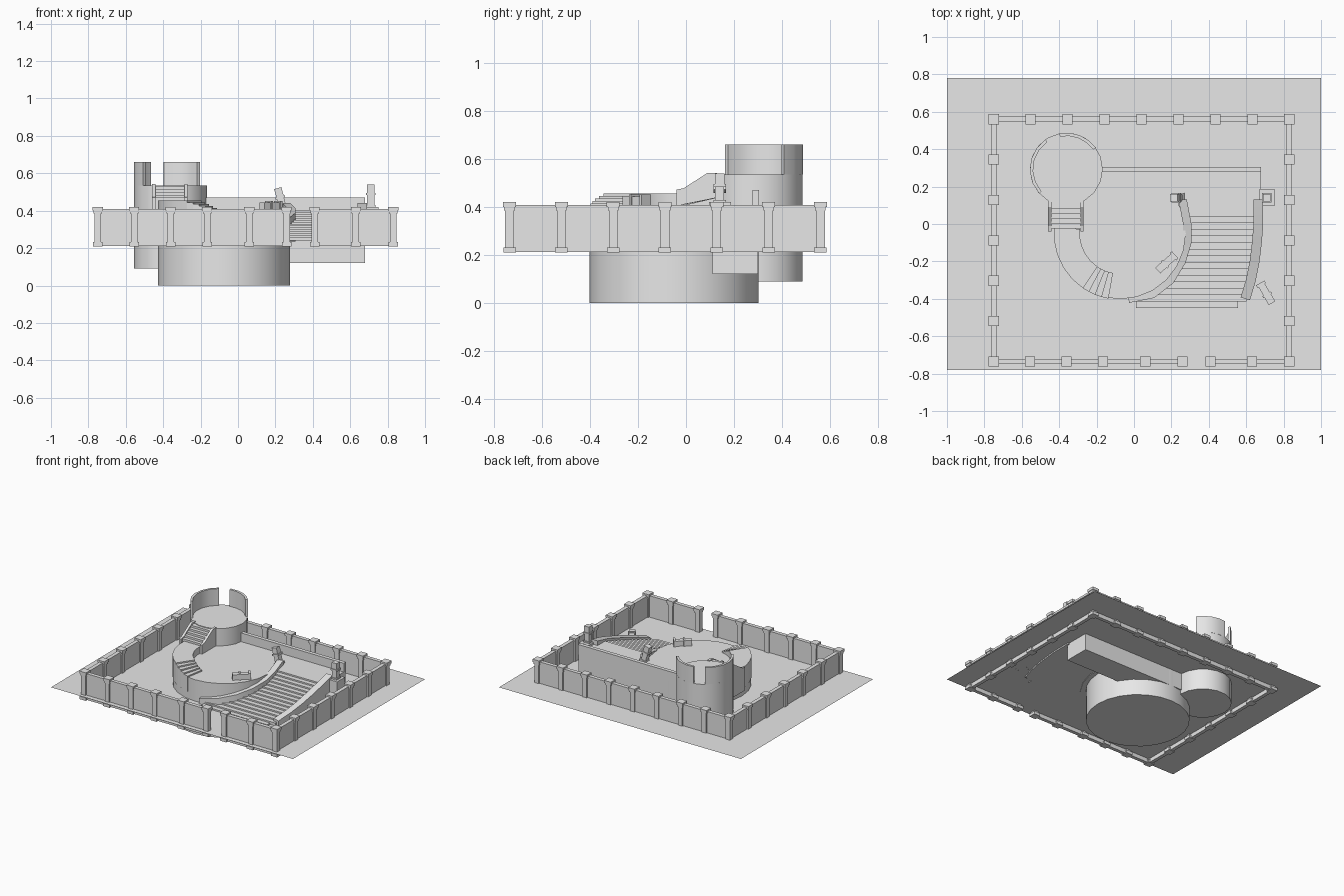
import bpy, bmesh, math
from mathutils import Matrix, Vector

if "Cube" in bpy.data.objects:
    bpy.data.objects.remove(bpy.data.objects["Cube"], do_unlink=True)

stone = bpy.data.materials.new("grey stone")
stone.use_nodes = True
stone.diffuse_color = (0.8, 0.8, 0.8, 1)
stone.node_tree.nodes["Principled BSDF"].inputs["Base Color"].default_value = (0.8, 0.8, 0.8, 1)

GROUND, DECK, WALK, TOWER = 0.245, 0.405, 0.455, 0.535


def finish(bm, name, smooth=False):
    bmesh.ops.recalc_face_normals(bm, faces=bm.faces)
    mesh = bpy.data.meshes.new(name)
    bm.to_mesh(mesh)
    bm.free()
    mesh.materials.append(stone)
    ob = bpy.data.objects.new(name, mesh)
    bpy.context.collection.objects.link(ob)
    if smooth:
        bpy.ops.object.select_all(action='DESELECT')
        bpy.context.view_layer.objects.active = ob
        ob.select_set(True)
        bpy.ops.object.shade_smooth_by_angle(angle=math.radians(35))
    return ob


def add_box(bm, x, y, z):
    """Box from (min, max) pairs."""
    size = [b - a for a, b in (x, y, z)]
    mid = [(a + b) / 2 for a, b in (x, y, z)]
    m = Matrix.Translation(mid) @ Matrix.Diagonal((*size, 1))
    return bmesh.ops.create_cube(bm, size=1, matrix=m)["verts"]


def add_prism(bm, outline, z0, z1):
    face = bm.faces.new([bm.verts.new((x, y, z0)) for x, y in outline])
    new = bmesh.ops.extrude_face_region(bm, geom=[face])["geom"]
    verts = [v for v in new if isinstance(v, bmesh.types.BMVert)]
    bmesh.ops.translate(bm, verts=verts, vec=(0, 0, z1 - z0))


def arc(c, r, a0, a1, n):
    angles = [math.radians(a0 + (a1 - a0) * i / n) for i in range(n + 1)]
    return [(c[0] + r * math.cos(a), c[1] + r * math.sin(a)) for a in angles]


def ring_part(bm, c, r0, r1, a0, a1, z0, z1, n):
    add_prism(bm, arc(c, r1, a0, a1, n) + arc(c, r0, a1, a0, n), z0, z1)


def drum(name, c, r, z0, z1, n):
    bm = bmesh.new()
    add_prism(bm, arc(c, r, 0, 360, n)[:-1], z0, z1)
    finish(bm, name, True)


def box(name, x, y, z):
    bm = bmesh.new()
    add_box(bm, x, y, z)
    return finish(bm, name)


# Ground sheet
bm = bmesh.new()
bmesh.ops.create_grid(bm, x_segments=1, y_segments=1, size=1,
                      matrix=Matrix.Translation((0, 0, GROUND)) @ Matrix.Diagonal((1, 0.78, 1, 1)))
finish(bm, "ground")

# Perimeter fence: panels, rails and posts
L, R, F, B = -0.75, 0.83, -0.735, 0.56
runs = [((L, B), (R, B)), ((L, F), (L, B)), ((R, F), (R, B)),
        ((L, F), (0.26, F)), ((0.41, F), (R, F))]
panels, rails = bmesh.new(), bmesh.new()
for (x0, y0), (x1, y1) in runs:
    for bm, t, z in ((panels, 0.009, (0.22, 0.40)), (rails, 0.014, (0.392, 0.408)),
                     (rails, 0.013, (0.212, 0.228))):
        add_box(bm, (x0 - t, x1 + t), (y0 - t, y1 + t), z)
finish(panels, "fence_panels")
finish(rails, "fence_rails")

spots = {(L + (R - L) * i / 8, B) for i in range(9)}
spots |= {(x, F + (B - F) * i / 6) for x in (L, R) for i in range(6)}
spots |= {(x, F) for x in (-0.555, -0.36, -0.165, 0.06, 0.26, 0.41, 0.63)}
bm = bmesh.new()
for x, y in sorted(spots):
    for h, z in ((0.026, (0.21, 0.232)), (0.018, (0.23, 0.40)), (0.022, (0.385, 0.4)),
                 (0.027, (0.4, 0.42))):
        add_box(bm, (x - h, x + h), (y - h, y + h), z)
finish(bm, "fence_posts")

# Round court and tower
court, tower = (-0.075, -0.05), (-0.362, 0.293)
drum("round_court", court, 0.352, 0, DECK, 24)
drum("tower_base", tower, 0.195, 0.09, TOWER, 18)
for name, a0, a1, n in (("tower_wall_left", 125, 222, 5), ("tower_wall_back", 36, 101, 4)):
    bm = bmesh.new()
    ring_part(bm, tower, 0.178, 0.195, a0, a1, TOWER, 0.66, n)
    finish(bm, name, True)

# Raised curved walkway with its short flight
bm = bmesh.new()
ring_part(bm, court, 0.215, 0.354, 174, 236, 0.3, WALK, 5)
finish(bm, "curved_walkway", True)
bm = bmesh.new()
for i in range(4):
    ring_part(bm, court, 0.215, 0.354, 236 + 6 * i, 242 + 6 * i, 0.3, WALK - 0.01 * (i + 1), 1)
finish(bm, "walkway_steps")

# Flight up to the tower between two sloping sides
bm = bmesh.new()
for i in range(5):
    add_box(bm, (-0.445, -0.285), (-0.025 + 0.026 * i, 0.13), (0.3, WALK + 0.015 * (i + 1)))
finish(bm, "tower_steps")
bm = bmesh.new()
for x in (-0.46, -0.287):
    profile = [(-0.04, 0.3), (0.13, 0.3), (0.13, 0.542), (0.09, 0.542), (-0.01, 0.478), (-0.04, 0.472)]
    face = bm.faces.new([bm.verts.new((x, y, z)) for y, z in profile])
    new = bmesh.ops.extrude_face_region(bm, geom=[face])["geom"]
    bmesh.ops.translate(bm, vec=(0.018, 0, 0),
                        verts=[v for v in new if isinstance(v, bmesh.types.BMVert)])
finish(bm, "tower_step_sides")

# Terrace with back parapet
box("terrace", (-0.17, 0.68), (0.11, 0.30), (0.12, DECK))
box("terrace_parapet", (-0.17, 0.68), (0.277, 0.305), (DECK - 0.01, 0.47))

# Curved balustrades: centre line points with falling tops
left_line = [(0.26, 0.13), (0.285, 0.0), (0.285, -0.1), (0.255, -0.2),
             (0.195, -0.3), (0.1, -0.375), (-0.03, -0.4)]
right_line = [(0.665, 0.13), (0.665, 0.0), (0.657, -0.1), (0.645, -0.2), (0.625, -0.3), (0.595, -0.4)]


def balustrade(name, line, half):
    bm = bmesh.new()
    pts = [Vector(p) for p in line]
    sections = []
    for i, p in enumerate(pts):
        d = (pts[min(i + 1, len(pts) - 1)] - pts[max(i - 1, 0)]).normalized()
        side = Vector((-d.y, d.x)) * half
        top = 0.44 - 0.155 * i / (len(pts) - 1)
        sections.append([bm.verts.new((*q, z)) for q, z in
                         ((p - side, 0.235), (p + side, 0.235), (p + side, top), (p - side, top))])
    for a, b in zip(sections, sections[1:]):
        for k in range(4):
            j = (k + 1) % 4
            bm.faces.new((a[k], a[j], b[j], b[k]))
    bm.faces.new(sections[0])
    bm.faces.new(sections[-1])
    finish(bm, name, True)


balustrade("left_balustrade", left_line, 0.022)
balustrade("right_balustrade", right_line, 0.026)


# Grand staircase fitted between the balustrades
def x_at(line, y):
    for (xa, ya), (xb, yb) in zip(line, line[1:]):
        if yb <= y <= ya:
            return xa + (xb - xa) * (y - ya) / (yb - ya)
    return line[-1][0] + 0.04


bm = bmesh.new()
count, start, depth = 14, 0.04, 0.035
add_box(bm, (0.27, 0.66), (start, 0.12), (0.24, DECK))
for i in range(count):
    y = start - depth * i
    add_box(bm, (x_at(left_line, y - depth), x_at(right_line, max(y, -0.4)) - (0.04 if y < -0.4 else 0)),
            (y - depth, y + 0.002), (0.24, DECK - (DECK - GROUND) * (i + 1) / (count + 1)))
finish(bm, "grand_stairs")

# Lantern posts: two standing, two fallen
box("lantern_pedestal", (0.672, 0.752), (0.095, 0.188), (GROUND, 0.42))


def lantern(name, loc, rot):
    bm = bmesh.new()
    for h, z in ((0.026, (0, 0.015)), (0.019, (0.015, 0.075)), (0.026, (0.068, 0.08)),
                 (0.02, (0.08, 0.125))):
        add_box(bm, (-h, h), (-h, h), z)
    ob = finish(bm, name)
    ob.location = loc
    ob.rotation_euler = [math.radians(a) for a in rot]


lantern("lantern_left", (0.245, 0.14, 0.40), (0, -15, 0))
lantern("lantern_right", (0.71, 0.14, 0.415), (0, 0, 0))
lantern("fallen_lantern_court", (0.22, -0.165, DECK + 0.02), (0, 90, 222))
lantern("fallen_lantern_ground", (0.675, -0.315, GROUND + 0.025), (0, 90, -60))
